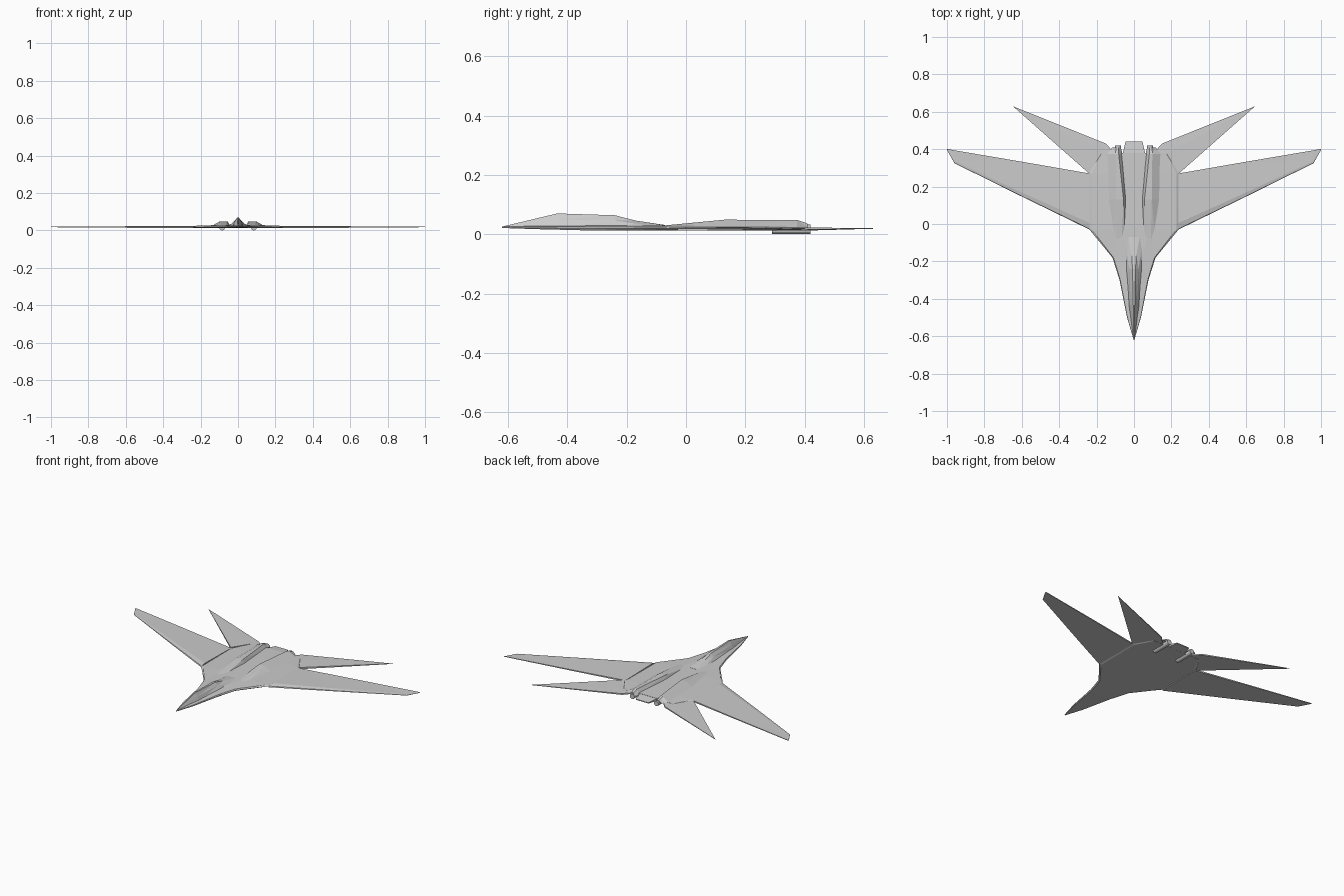
import bpy, bmesh
from math import pi
from mathutils import Matrix

if "Cube" in bpy.data.objects:
    bpy.data.objects.remove(bpy.data.objects["Cube"])


def finish(name, bm, mirror):
    bmesh.ops.remove_doubles(bm, verts=bm.verts, dist=1e-5)
    bmesh.ops.triangulate(bm, faces=[f for f in bm.faces if len(f.verts) > 3])
    bmesh.ops.recalc_face_normals(bm, faces=bm.faces)
    me = bpy.data.meshes.new(name)
    bm.to_mesh(me)
    bm.free()
    ob = bpy.data.objects.new(name, me)
    bpy.context.collection.objects.link(ob)
    if mirror:
        ob.modifiers.new("Mirror", 'MIRROR').use_clip = False
    return ob


def loft(name, rings, mirror=False):
    """Skin a row of equally sized closed rings and cap both ends."""
    bm = bmesh.new()
    vs = [[bm.verts.new(p) for p in r] for r in rings]
    n = len(vs[0])
    for a, b in zip(vs, vs[1:]):
        for i in range(n):
            j = (i + 1) % n
            bm.faces.new((a[i], a[j], b[j], b[i]))
    bm.faces.new(vs[0])
    bm.faces.new(vs[-1])
    return finish(name, bm, mirror)


def slab(name, pts, mirror=False):
    """Plate from an outline of (x, y, z_low, z_high)."""
    return loft(name, [[(x, y, lo) for x, y, lo, hi in pts],
                       [(x, y, hi) for x, y, lo, hi in pts]], mirror)


def sym(y, half):
    """Symmetric cross-section from right-hand (x, z) points, bottom to top."""
    return [(x, y, z) for x, z in half] + [(-x, y, z) for x, z in reversed(half)]


# Blended fuselage deck: y, half width, bottom z, edge top z, centre top z
body = [(-.62, .002, .021, .025, .026), (-.50, .037, .017, .025, .029),
        (-.30, .077, .012, .025, .030), (-.18, .115, .012, .025, .030),
        (-.03, .238, .012, .025, .030), (.27, .24, .012, .024, .029),
        (.38, .178, .012, .023, .028)]
loft("fuselage", [sym(y, [(w * .93, lo), (w, (lo + hi) / 2), (w * .95, hi), (w * .35, top)])
                  for y, w, lo, hi, top in body])

# Main wings: x, leading y, trailing y, bottom z, top z, bevel depth
wing = [(.237, -.03, .27, .012, .025, .035), (.60, .147, .333, .0145, .0225, .022),
        (.96, .325, .394, .017, .020, .012), (1.0, .395, .401, .018, .019, .002)]
loft("wing", [[(x, le, lo), (x, le + .1 * bv, (lo + hi) / 2), (x, le + bv, hi),
               (x, te, (lo + hi) / 2 + .002), (x, te, lo)]
              for x, le, te, lo, hi, bv in wing], True)

# Swept tail planes and centre tail between the engines
slab("tail_plane", [(.24, .27, .013, .024), (.648, .63, .0185, .0205),
                    (.15, .43, .013, .021), (.105, .38, .013, .023),
                    (.175, .375, .013, .023)], True)
slab("centre_tail", [(-.062, .37, .012, .028), (.062, .37, .012, .028),
                     (.045, .44, .014, .019), (-.045, .44, .014, .019)])

# Cockpit spine: y, base half width, shoulder half width, shoulder z, ridge half width, ridge z
spine = [(-.615, .003, .002, .026, .001, .027), (-.434, .030, .017, .048, .004, .070),
         (-.24, .047, .025, .046, .008, .064), (-.17, .056, .035, .036, .012, .046),
         (-.07, .045, .030, .030, .012, .031)]
loft("cockpit_spine", [sym(y, [(b, .022), (s, sz), (r, rz)])
                       for y, b, s, sz, r, rz in spine])

# Engine humps: y, inner base, inner top, outer top, outer base x, top z
hump = [(-.08, .050, .065, .090, .115, .029), (.13, .040, .056, .095, .145, .049),
        (.375, .062, .082, .098, .145, .048), (.41, .070, .084, .097, .115, .036)]
loft("engine_hump", [[(a, y, .022), (b, y, z), (c, y, z), (d, y, .022)]
                     for y, a, b, c, d, z in hump], True)

# Exhaust tubes
bm = bmesh.new()
bmesh.ops.create_cone(bm, cap_ends=True, segments=12, radius1=.016, radius2=.016, depth=.13,
                      matrix=Matrix.Translation((.085, .355, .016)) @ Matrix.Rotation(pi / 2, 4, 'X'))
finish("exhaust_tube", bm, True)
